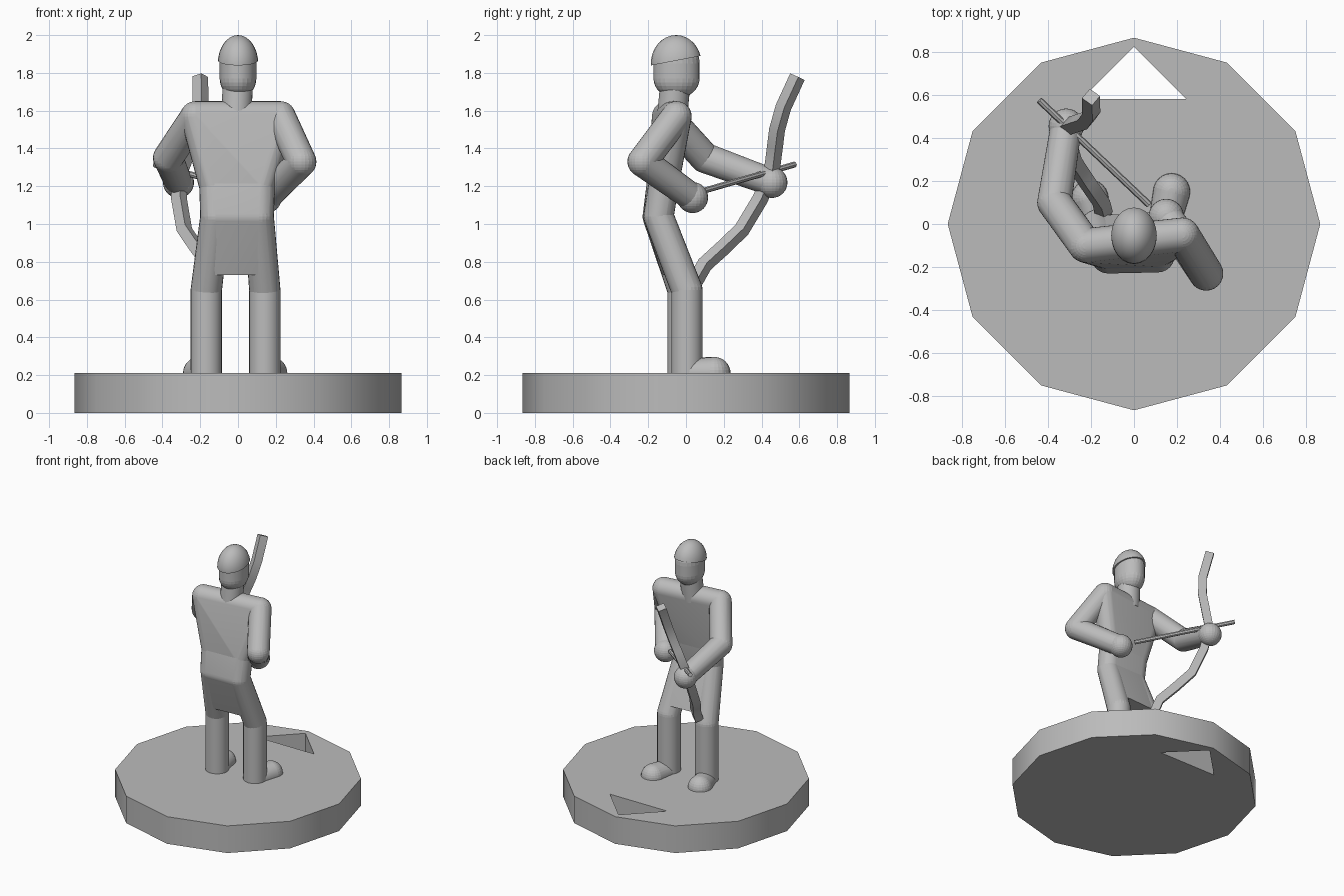
import bpy, bmesh
from math import sin, cos, pi, radians
from mathutils import Vector, Matrix

if "Cube" in bpy.data.objects:
    bpy.data.objects.remove(bpy.data.objects["Cube"])

grey = bpy.data.materials.new("plain grey")
grey.use_nodes = True
GREY = (0.5, 0.5, 0.5, 1)
grey.diffuse_color = GREY
grey.node_tree.nodes["Principled BSDF"].inputs["Base Color"].default_value = GREY

made = []


def finish(bm, name):
    bmesh.ops.recalc_face_normals(bm, faces=bm.faces)
    mesh = bpy.data.meshes.new(name)
    bm.to_mesh(mesh)
    bm.free()
    mesh.materials.append(grey)
    obj = bpy.data.objects.new(name, mesh)
    bpy.context.collection.objects.link(obj)
    made.append(obj)
    return obj


def ball(bm, centre, radius):
    size = radius if isinstance(radius, tuple) else (radius,) * 3
    matrix = Matrix.Translation(centre) @ Matrix.Diagonal((*size, 1))
    bmesh.ops.create_uvsphere(bm, u_segments=24, v_segments=16, radius=1, matrix=matrix)


def hull(bm):
    result = bmesh.ops.convex_hull(bm, input=bm.verts)
    inside = {g for g in result["geom_interior"] + result["geom_unused"]
              if isinstance(g, bmesh.types.BMVert)}
    bmesh.ops.delete(bm, geom=list(inside), context='VERTS')


def rounded(name, *balls):
    """Skin stretched tightly over several balls."""
    bm = bmesh.new()
    for centre, radius in balls:
        ball(bm, centre, radius)
    hull(bm)
    return finish(bm, name)


def rod(name, start, end, radius, sides):
    start, end = Vector(start), Vector(end)
    axis = end - start
    turn = axis.to_track_quat('Z', 'Y').to_matrix().to_4x4()
    bm = bmesh.new()
    bmesh.ops.create_cone(bm, cap_ends=True, segments=sides, radius1=radius, radius2=radius,
                          depth=axis.length, matrix=Matrix.Translation((start + end) / 2) @ turn)
    return finish(bm, name)


# Twelve-sided base with a triangular hole
curve = bpy.data.curves.new("base", 'CURVE')
curve.dimensions, curve.fill_mode, curve.extrude = '2D', 'BOTH', 0.105
rim = [(0.866 * sin(i * pi / 6), 0.866 * cos(i * pi / 6)) for i in range(12)]
for outline in (rim, [(0, 0.825), (0.245, 0.58), (-0.245, 0.58)]):
    spline = curve.splines.new('POLY')
    spline.points.add(len(outline) - 1)
    spline.use_cyclic_u = True
    for point, (x, y) in zip(spline.points, outline):
        point.co = (x, y, 0.105, 1)
temp = bpy.data.objects.new("base_outline", curve)
bpy.context.collection.objects.link(temp)
bpy.context.view_layer.update()
flat = bpy.data.meshes.new_from_object(temp.evaluated_get(bpy.context.evaluated_depsgraph_get()))
bpy.data.objects.remove(temp)
bm = bmesh.new()
bm.from_mesh(flat)
bpy.data.meshes.remove(flat)
bmesh.ops.remove_doubles(bm, verts=bm.verts, dist=0.0001)
low = min(v.co.z for v in bm.verts)
bmesh.ops.translate(bm, verts=bm.verts, vec=(0, 0, -low))
finish(bm, "base")

# Torso
R = 0.08
shoulders = [(-0.225, -0.1, 1.57), (0.225, -0.05, 1.57)]
waist = [(-0.125, -0.13, 1.2), (0.115, -0.12, 1.2)]
hips = [(-0.12, -0.15, 1.04), (0.11, -0.145, 1.04)]
rounded("chest", *[(p, R) for p in shoulders + waist])
rounded("belly", *[(p, R) for p in waist + hips])

# Legs and feet
knees = [(-0.168, -0.015, 0.65), (0.142, 0.005, 0.65)]
toes = [(-0.205, 0.12, 0.21), (0.175, 0.15, 0.21)]
for side, hip, knee, toe in zip(("right", "left"), hips, knees, toes):
    ankle = (knee[0], knee[1], 0.21)
    rounded(side + "_thigh", (hip, R), (knee, 0.083))
    rod(side + "_shin", ankle, knee, 0.083, 24)
    bm = bmesh.new()
    ball(bm, toe, 0.086)
    ball(bm, ankle, 0.075)
    hull(bm)
    bmesh.ops.bisect_plane(bm, geom=bm.verts[:] + bm.edges[:] + bm.faces[:],
                           plane_co=(0, 0, 0.205), plane_no=(0, 0, -1), clear_outer=True)
    finish(bm, side + "_foot")

# Tunic skirt between the thighs
bm = bmesh.new()
for hip, knee in zip(hips, knees):
    ball(bm, hip, R)
    hem = Vector(hip).lerp(Vector(knee), 0.8)
    bmesh.ops.create_circle(bm, segments=24, radius=0.082,
                            matrix=Matrix.Translation((hem.x, hem.y, 0.73)))
hull(bm)
finish(bm, "skirt")

# Arms: the left draws back, the right holds the bow
arms = {
    "left": (shoulders[1], (0.335, -0.23, 1.33), (0.15, 0.035, 1.14)),
    "right": (shoulders[0], (-0.37, 0.1, 1.35), (-0.315, 0.455, 1.22)),
}
for side, (shoulder, elbow, hand) in arms.items():
    rounded(side + "_upper_arm", (shoulder, R), (elbow, R))
    rounded(side + "_forearm", (elbow, R), (hand, 0.073))
    rounded(side + "_hand", (hand, 0.082))

# Neck, head and cap
rod("neck", (-0.01, -0.075, 1.55), (0, -0.055, 1.76), 0.08, 24)
rounded("head", ((0, -0.05, 1.77), (0.097, 0.122, 0.105)), ((0, -0.05, 1.85), (0.097, 0.122, 0.13)))
bm = bmesh.new()
ball(bm, (0, -0.052, 1.85), (0.107, 0.134, 0.15))
cut = bmesh.ops.bisect_plane(bm, geom=bm.verts[:] + bm.edges[:] + bm.faces[:],
                             plane_co=(0, -0.052, 1.865), plane_no=(0, 0.19, -1), clear_outer=True)
bmesh.ops.contextual_create(bm, geom=[e for e in cut["geom_cut"] if isinstance(e, bmesh.types.BMEdge)])
finish(bm, "cap")

# Arrow
nock, tip = Vector((0.07, 0.09, 1.175)), Vector((-0.44, 0.575, 1.315))
rod("arrow", nock, tip, 0.016, 8)

# Recurved bow: square section swept along a bent path in one plane
lower, upper = Vector((-0.14, 0.05, 0.7)), Vector((-0.2, 0.59, 1.78))
bend = Vector((-0.76, 0.65, 0))
normal = (upper - lower).cross(bend).normalized()
offsets = [(0, 0), (0.08, 0.01), (0.16, 0.09), (0.25, 0.17), (0.4, 0.195), (0.53, 0.18),
           (0.66, 0.1), (0.74, 0.05), (0.85, 0.01), (1, 0)]
path = [lower.lerp(upper, t) + bend * d for t, d in offsets]
bm = bmesh.new()
rings = []
for i, p in enumerate(path):
    along = (path[min(i + 1, len(path) - 1)] - path[max(i - 1, 0)]).normalized()
    across = along.cross(normal)
    rings.append([bm.verts.new(p + 0.03 * (a * normal + b * across))
                  for a, b in ((-1, -1), (1, -1), (1, 1), (-1, 1))])
for r, s in zip(rings, rings[1:]):
    for k in range(4):
        bm.faces.new((r[k], r[k - 1], s[k - 1], s[k]))
bm.faces.new(rings[0])
bm.faces.new(rings[-1])
finish(bm, "bow")

# Smooth shading with sharp edges kept
bpy.ops.object.select_all(action='DESELECT')
for obj in made:
    obj.select_set(True)
bpy.context.view_layer.objects.active = made[0]
bpy.ops.object.shade_smooth_by_angle(angle=radians(35))
